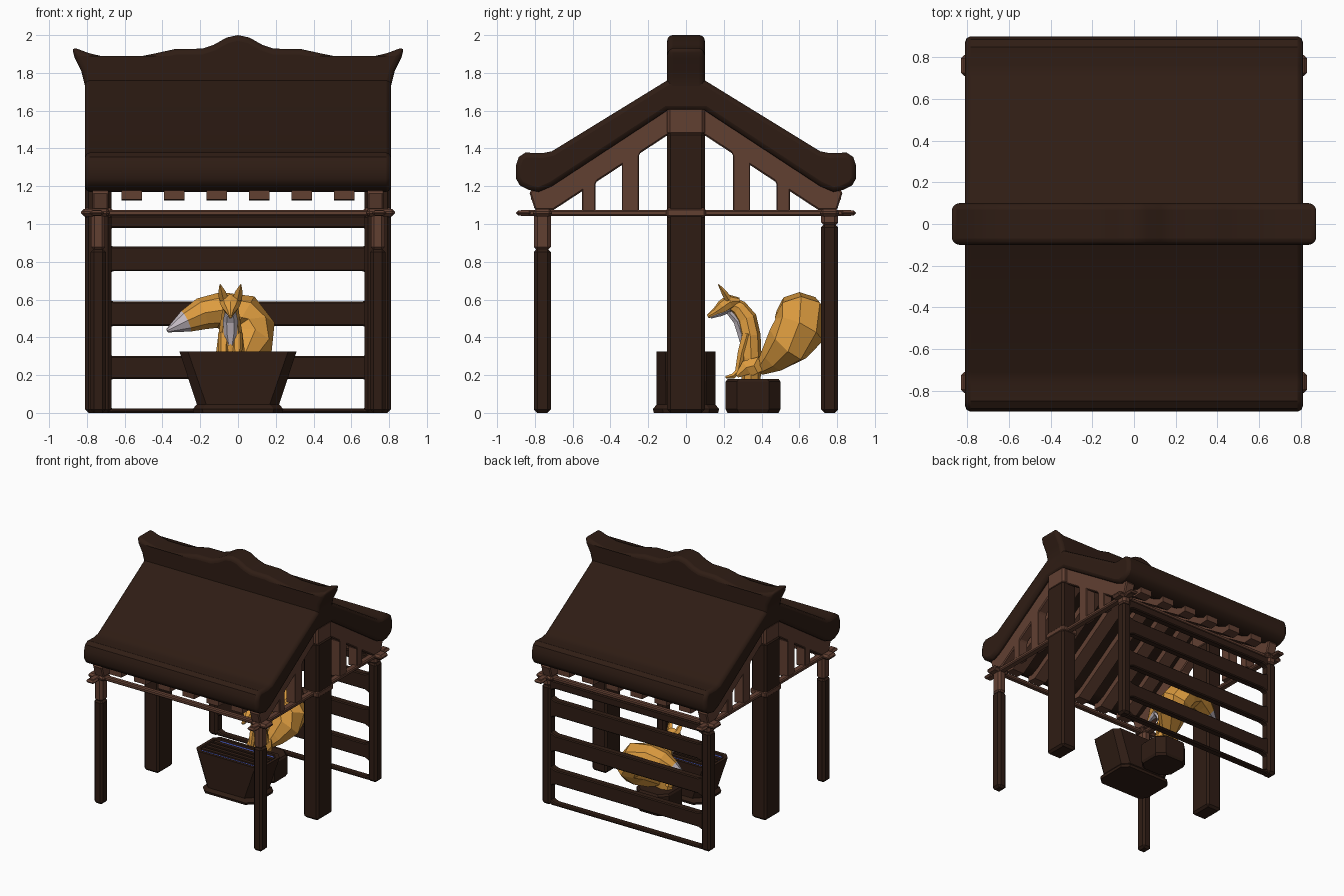
import bpy, bmesh, math
from mathutils import Vector

if "Cube" in bpy.data.objects:
    bpy.data.objects.remove(bpy.data.objects["Cube"])


def material(name, r, g, b):
    m = bpy.data.materials.new(name)
    m.diffuse_color = (r, g, b, 1)
    m.use_nodes = True
    m.node_tree.nodes["Principled BSDF"].inputs["Base Color"].default_value = m.diffuse_color
    return m


DARK = material("dark_wood", 0.028, 0.012, 0.007)
LIGHT = material("light_wood", 0.12, 0.05, 0.031)
FUR = material("orange_fur", 0.72, 0.33, 0.05)
PALE = material("pale_fur", 0.58, 0.52, 0.57)
BLUE = material("water_blue", 0.08, 0.12, 0.58)


def finish(name, bm, mats, bevel=0.0, seg=1, smooth=False):
    bmesh.ops.recalc_face_normals(bm, faces=bm.faces)
    me = bpy.data.meshes.new(name)
    bm.to_mesh(me)
    bm.free()
    ob = bpy.data.objects.new(name, me)
    bpy.context.collection.objects.link(ob)
    for m in mats:
        me.materials.append(m)
    if smooth:
        bpy.ops.object.select_all(action='DESELECT')
        ob.select_set(True)
        bpy.context.view_layer.objects.active = ob
        bpy.ops.object.shade_smooth_by_angle(angle=math.radians(35))
    if bevel:
        b = ob.modifiers.new("bevel", 'BEVEL')
        b.width, b.segments, b.limit_method = bevel, seg, 'ANGLE'
        b.angle_limit = math.radians(40)
    return ob


def prism(name, pts, axis, a, b, mat, bevel=0.0, seg=1, smooth=False):
    """Extrude a 2D outline along an axis from a to b."""
    put = {'X': lambda p, t: (t, p[0], p[1]), 'Y': lambda p, t: (p[0], t, p[1]),
           'Z': lambda p, t: (p[0], p[1], t)}[axis]
    bm = bmesh.new()
    f = bm.faces.new([bm.verts.new(put(p, a)) for p in pts])
    new = bmesh.ops.extrude_face_region(bm, geom=[f])['geom']
    d = Vector(put((0, 0), b - a))
    bmesh.ops.translate(bm, vec=d, verts=[v for v in new if isinstance(v, bmesh.types.BMVert)])
    if not any(len(x.verts) == len(pts) and x.calc_center_median().dot(d) <= a * (b - a) + 1e-6 for x in bm.faces):
        bm.faces.new([v for v in f.verts]) if f.is_valid else None
    return finish(name, bm, [mat], bevel, seg, smooth)


def box(name, x, y, z, mat, bevel=0.012):
    return prism(name, [(x[0], y[0]), (x[1], y[0]), (x[1], y[1]), (x[0], y[1])], 'Z', z[0], z[1], mat, bevel)


def skin(name, rings, mats, split=999):
    """Join rings of points; faces from ring 'split' on get the second material."""
    bm = bmesh.new()
    vs = [[bm.verts.new(p) for p in r] for r in rings]
    n = len(rings[0])
    for i in range(len(vs) - 1):
        for k in range(n):
            f = bm.faces.new((vs[i][k], vs[i][(k + 1) % n], vs[i + 1][(k + 1) % n], vs[i + 1][k]))
            f.material_index = 1 if i >= split else 0
    bm.faces.new(vs[0])
    bm.faces.new(vs[-1]).material_index = 1 if split < 999 else 0
    return finish(name, bm, mats)


def loft(name, path, radii, ref, mats, n=8, split=999):
    """Low-poly tube along a path with (side, other) radii."""
    P = [Vector(p) for p in path]
    rings = []
    for i, p in enumerate(P):
        t = (P[min(i + 1, len(P) - 1)] - P[max(i - 1, 0)]).normalized()
        u = Vector(ref)
        u = (u - t * u.dot(t)).normalized()
        v = t.cross(u)
        ru, rv = radii[i]
        rings.append([p + u * ru * math.cos(a) + v * rv * math.sin(a)
                      for a in [2 * math.pi * k / n for k in range(n)]])
    return skin(name, rings, mats, split)


def tub(name, levels, mat, cy=0.0):
    """Stack of chamfered rectangles: (z, half x, half y, chamfer)."""
    rings = []
    for z, hx, hy, c in levels:
        q = [(hx, hy - c), (hx - c, hy), (c - hx, hy), (-hx, hy - c)]
        rings.append([(x, cy + y, z) for x, y in q + [(-x, -y) for x, y in q]])
    return skin(name, rings, [mat])


# Thatched roof with thick rounded eaves
half = [(0.0, 1.80), (0.10, 1.76), (0.71, 1.385), (0.76, 1.375), (0.85, 1.378), (0.885, 1.355), (0.9, 1.31),
        (0.9, 1.24), (0.88, 1.205), (0.83, 1.18), (0.78, 1.17), (0.71, 1.2), (0.10, 1.6), (0.0, 1.6)]
prism("roof", half + [(-y, z) for y, z in half[-2:0:-1]], 'X', -0.81, 0.81, DARK, 0.025, 2, True)

# Wavy ridge with flared ends
crest = [(0, 2.0), (0.06, 1.987), (0.13, 1.948), (0.19, 1.928), (0.33, 1.927), (0.43, 1.905), (0.54, 1.883),
         (0.70, 1.883), (0.79, 1.905), (0.88, 1.938), (0.865, 1.88), (0.83, 1.81), (0.81, 1.73), (0.81, 1.62)]
ridge = prism("ridge", crest + [(-x, z) for x, z in crest[:0:-1]], 'Y', -0.1, 0.1, DARK, 0.04, 3, True)
ridge.modifiers["bevel"].angle_limit = math.radians(60)

for s, side in ((-1, "left"), (1, "right")):
    def sx(a, b):
        return tuple(sorted((s * a, s * b)))
    # Main pillars with paler caps
    box(side + "_pillar", sx(0.67, 0.81), (-0.1, 0.1), (0, 1.49), DARK, 0.018)
    box(side + "_pillar_cap", sx(0.67, 0.805), (-0.1, 0.1), (1.47, 1.62), LIGHT, 0.015)
    # Side beam
    box(side + "_side_beam", sx(0.72, 0.775), (-0.88, 0.88), (1.042, 1.075), LIGHT, 0.008)
    box(side + "_beam_collar", sx(0.665, 0.815), (-0.105, 0.105), (1.035, 1.085), LIGHT, 0.01)
    for t, end in ((-1, "front"), (1, "back")):
        nm = end + "_" + side
        # Corner posts
        zc = 0.87 if t < 0 else 1.0
        y = tuple(sorted((t * 0.715, t * 0.805)))
        box(nm + "_post", sx(0.70, 0.78), y, (0, zc), DARK, 0.018)
        box(nm + "_post_top", sx(0.703, 0.777), y, (zc - 0.01, 1.06), LIGHT, 0.018)
        # Rounded beam ends
        yk = tuple(sorted((t * 0.82, t * 0.9)))
        box(nm + "_side_beam_end", sx(0.71, 0.785), yk, (1.045, 1.072), LIGHT, 0.012)
        box(nm + "_joint", sx(0.68, 0.83), tuple(sorted((t * 0.71, t * 0.81))), (1.04, 1.08), LIGHT, 0.015)
        # Gable rafter, struts
        g = [(0.09, 1.62), (0.09, 1.475), (0.70, 1.075), (0.80, 1.075), (0.83, 1.17), (0.75, 1.22)]
        x0, x1 = sx(0.685, 0.77)
        prism(nm + "_gable_rafter", [(t * a, b) for a, b in g], 'X', x0, x1, LIGHT, 0.008)
        for a, b, zt in ((0.25, 0.34, 1.40), (0.48, 0.55, 1.25)):
            m = [(a, 1.06), (b, 1.06), (b, zt - 0.05), (b + 0.035, zt - 0.055), (a - 0.025, zt + 0.01), (a, zt - 0.04)]
            prism(nm + "_gable_strut", [(t * p, q) for p, q in m], 'X', x0, x1, LIGHT, 0.005)

for t, end in ((-1, "front"), (1, "back")):
    # Cross beams front and back, rafters under each slope
    box(end + "_beam", (-0.80, 0.80), tuple(sorted((t * 0.74, t * 0.785))), (1.042, 1.075), LIGHT, 0.008)
    for k in range(6):
        cx = (k - 2.5) * 0.225
        r = [(0.0, 1.67), (0.0, 1.60), (0.74, 1.125), (0.82, 1.13), (0.82, 1.19), (0.74, 1.2)]
        prism(end + "_rafter", [(t * a, b) for a, b in r], 'X', cx - 0.055, cx + 0.055, LIGHT)

# Back wall slats, flared where they meet the posts
for z0, z1 in ((0.0, 0.022), (0.18, 0.30), (0.46, 0.59), (0.75, 0.88), (0.98, 1.045)):
    up = 0.0 if z1 > 1 else 0.035
    dn = 0.0 if z0 == 0 else 0.035
    e = [(0.66, z1), (0.695, z1 + up * 0.4), (0.71, z1 + up), (0.71, z0 - dn), (0.695, z0 - dn * 0.4), (0.66, z0)]
    prism("back_slat", e + [(-x, z) for x, z in e[::-1]], 'Y', 0.73, 0.79, DARK, 0.008)

# Water trough
tub("trough", [(0.0, 0.235, 0.17, 0.05), (0.02, 0.24, 0.175, 0.05), (0.045, 0.218, 0.155, 0.05),
               (0.325, 0.31, 0.155, 0.045), (0.325, 0.285, 0.13, 0.04), (0.285, 0.27, 0.125, 0.04)], DARK)
tub("water", [(0.28, 0.275, 0.125, 0.04), (0.308, 0.28, 0.128, 0.04)], BLUE)
for y in (-0.075, -0.025, 0.025, 0.075):
    box("trough_slat", (-0.275, 0.275), (y - 0.015, y + 0.015), (0.295, 0.32), DARK, 0)

# Pedestal
tub("pedestal", [(0.0, 0.14, 0.135, 0.06), (0.02, 0.15, 0.145, 0.06), (0.165, 0.15, 0.145, 0.06),
                 (0.18, 0.14, 0.135, 0.06)], DARK, 0.355)

# Seated fox statue
CX = -0.04
X = (1, 0, 0)


def line(pts, dx=0.0):
    return [(CX + dx, y, z) for y, z in pts]


loft("fox_body", line([(0.345, 0.175), (0.345, 0.29), (0.34, 0.41), (0.32, 0.50), (0.28, 0.555), (0.235, 0.58)]),
     [(0.075, 0.05), (0.08, 0.055), (0.065, 0.055), (0.05, 0.055), (0.042, 0.045), (0.035, 0.035)], X, [FUR])
loft("fox_head", line([(0.285, 0.59), (0.235, 0.588), (0.195, 0.56), (0.155, 0.532), (0.115, 0.51)]),
     [(0.03, 0.02), (0.058, 0.042), (0.046, 0.038), (0.022, 0.022), (0.009, 0.009)], X, [FUR])
loft("fox_chin", line([(0.235, 0.545), (0.185, 0.525), (0.13, 0.505)]),
     [(0.035, 0.015), (0.028, 0.015), (0.01, 0.007)], X, [PALE], 6)
loft("fox_chest", line([(0.225, 0.535), (0.27, 0.485), (0.293, 0.42), (0.305, 0.34)]),
     [(0.03, 0.015), (0.04, 0.022), (0.035, 0.024), (0.012, 0.012)], X, [PALE], 6)
for s, side in ((-1, "left"), (1, "right")):
    loft(side + "_ear", [(CX + s * 0.035, 0.225, 0.60), (CX + s * 0.045, 0.20, 0.64), (CX + s * 0.055, 0.172, 0.68)],
         [(0.026, 0.02), (0.02, 0.014), (0.003, 0.003)], X, [FUR], 4)
    loft(side + "_foreleg", line([(0.325, 0.42), (0.295, 0.32), (0.275, 0.22), (0.25, 0.195), (0.21, 0.188)], s * 0.036),
         [(0.03, 0.03), (0.026, 0.024), (0.02, 0.018), (0.022, 0.016), (0.014, 0.008)], X, [FUR], 6)
    loft(side + "_haunch", line([(0.38, 0.21), (0.36, 0.25), (0.32, 0.24), (0.27, 0.195)], s * 0.065),
         [(0.025, 0.03), (0.035, 0.06), (0.032, 0.045), (0.02, 0.012)], X, [FUR], 6)

# Big curled tail with pale tip
loft("fox_tail", [(-0.01, 0.39, 0.225), (0.02, 0.46, 0.285), (0.065, 0.54, 0.365), (0.075, 0.60, 0.44),
                  (0.02, 0.61, 0.505), (-0.10, 0.60, 0.545), (-0.19, 0.585, 0.525), (-0.275, 0.57, 0.485), (-0.375, 0.55, 0.435)],
     [(0.03, 0.03), (0.08, 0.08), (0.125, 0.12), (0.14, 0.125), (0.14, 0.13), (0.12, 0.095),
      (0.10, 0.085), (0.065, 0.06), (0.012, 0.01)], (0, 1, 0), [FUR, PALE], 8, 7)
